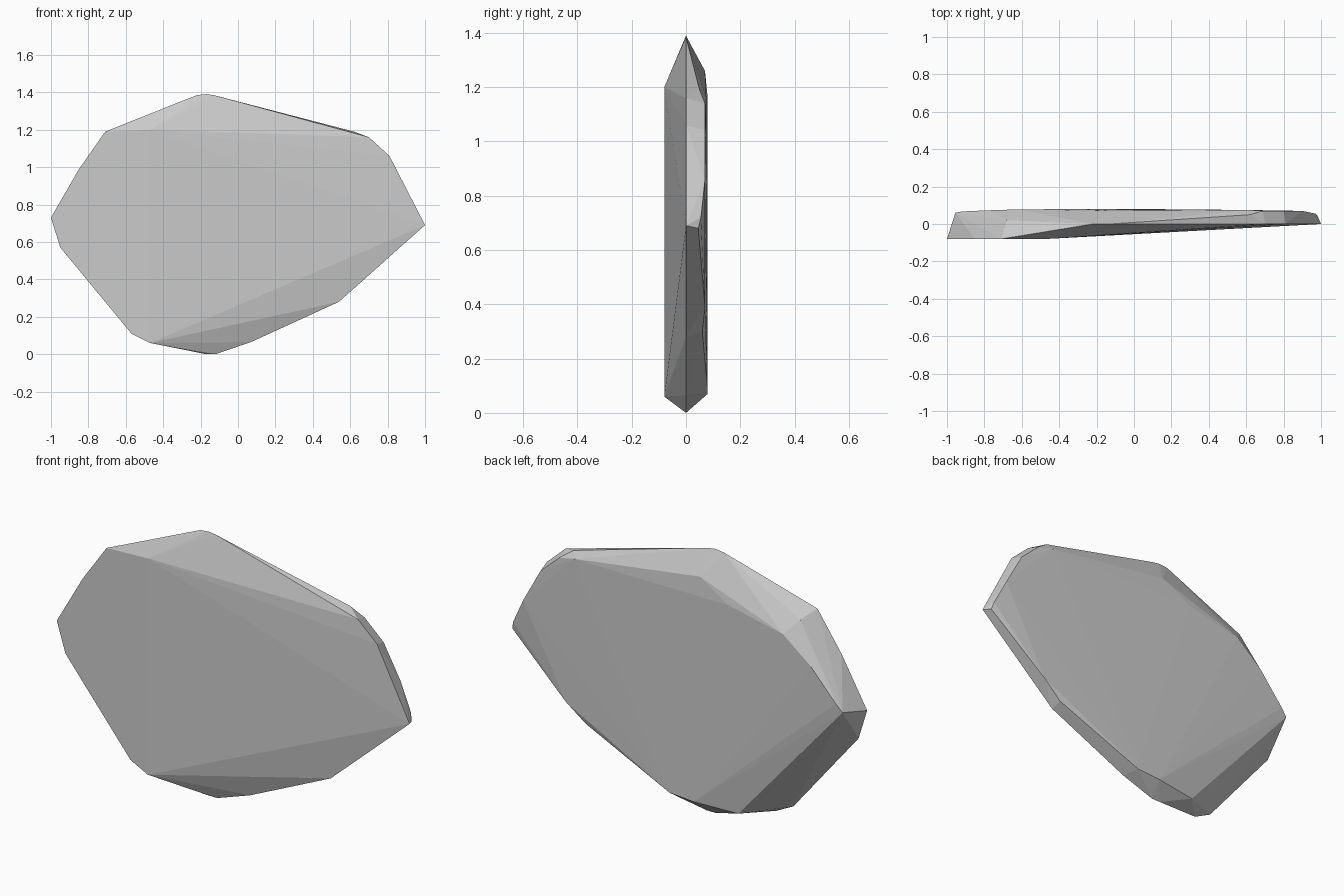
import bpy, bmesh

# Corner outlines as (x, z) on the front face, and (x, y, z) for the rim and back
FRONT_Y = -0.08
front = [(-0.71, 1.19), (-0.47, 1.20), (-0.85, 0.99), (-1.0, 0.73),
         (-0.95, 0.57), (-0.57, 0.11), (-0.47, 0.06)]
rim = [(-0.22, 0, 1.385), (-0.17, 0, 1.39), (-0.13, 0, 1.385),
       (0.70, 0, 1.16), (0.81, 0, 1.06), (1.0, 0, 0.69),
       (0.54, 0, 0.28), (0.07, 0, 0.065), (-0.12, 0, 0.0), (-0.17, 0, 0.0)]
back = [(-0.955, 0.06, 0.76), (-0.92, 0.067, 0.80), (-0.78, 0.073, 0.96),
        (-0.68, 0.02, 1.16), (-0.62, 0.078, 1.09), (-0.30, 0.08, 1.16),
        (-0.13, 0.07, 1.26), (0.62, 0.05, 1.19), (0.60, 0.075, 1.16),
        (0.69, 0.07, 1.14), (0.80, 0.07, 1.04), (0.90, 0.07, 0.86),
        (0.97, 0.055, 0.72), (0.98, 0.045, 0.68), (0.65, 0.07, 0.39),
        (0.54, 0.06, 0.30), (0.04, 0.08, 0.08), (-0.10, 0.08, 0.07),
        (-0.34, 0.05, 0.06)]

# Flat chipped stone: convex hull around the corners
bm = bmesh.new()
for co in [(x, FRONT_Y, z) for x, z in front] + rim + back:
    bm.verts.new(co)
hull = bmesh.ops.convex_hull(bm, input=bm.verts)
loose = [v for v in bm.verts if not v.link_faces]
bmesh.ops.delete(bm, geom=loose, context='VERTS')
bmesh.ops.recalc_face_normals(bm, faces=bm.faces)

mesh = bpy.data.meshes.new("flat_stone")
bm.to_mesh(mesh)
bm.free()
stone = bpy.data.objects.new("flat_stone", mesh)
bpy.context.collection.objects.link(stone)
